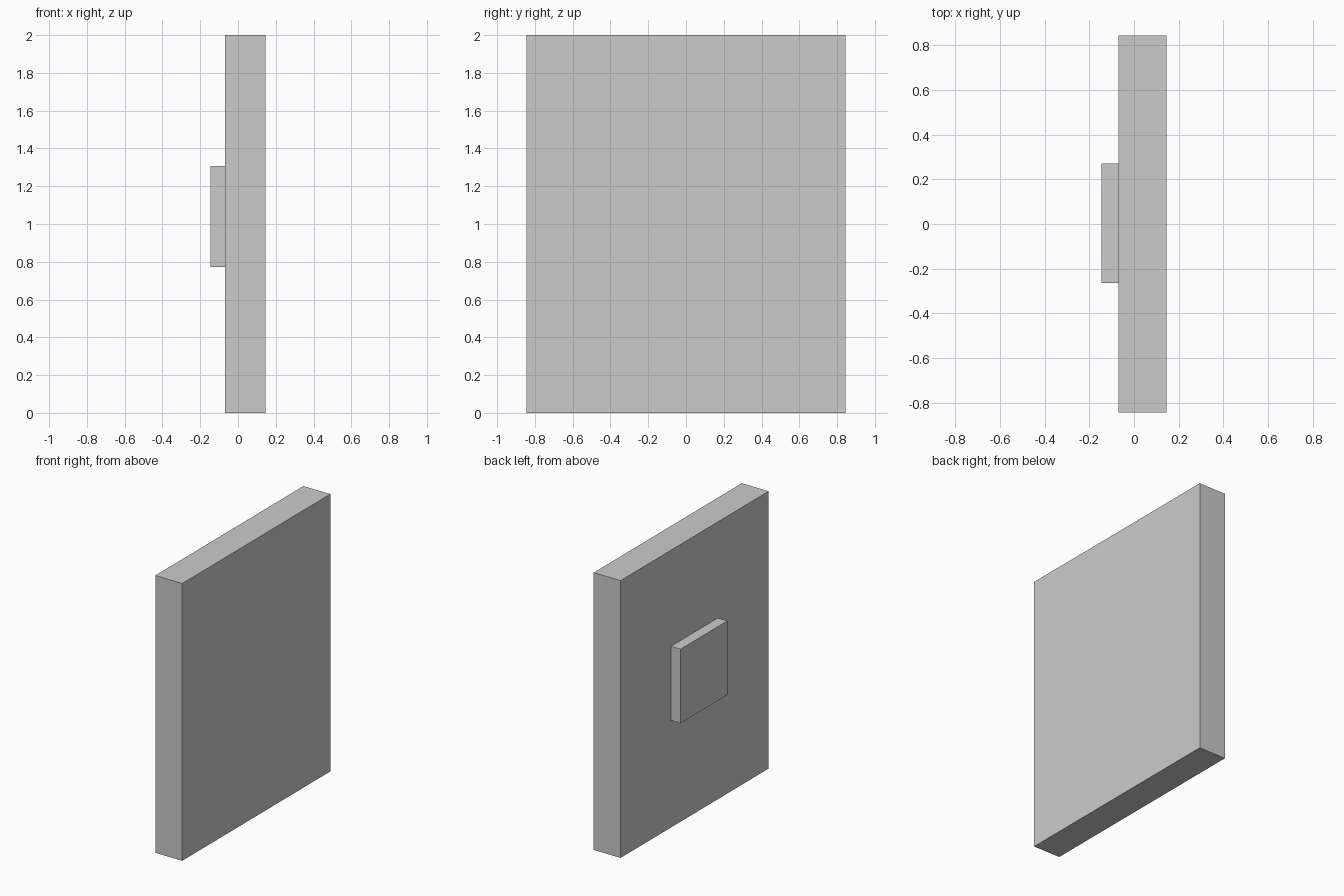
import bpy

if "Cube" in bpy.data.objects:
    bpy.data.objects.remove(bpy.data.objects["Cube"])


def box(name, lo, hi):
    """Axis-aligned box between two opposite corners."""
    centre = [(a + b) / 2 for a, b in zip(lo, hi)]
    size = [b - a for a, b in zip(lo, hi)]
    bpy.ops.mesh.primitive_cube_add(size=1, location=centre)
    ob = bpy.context.object
    ob.name = name
    ob.scale = size
    bpy.ops.object.transform_apply(location=False, rotation=False, scale=True)
    return ob


# Large upright slab
box("wall_panel", (-0.069, -0.844, 0), (0.146, 0.844, 2))

# Small raised square plate on the left face
box("raised_plate", (-0.146, -0.264, 0.773), (-0.069, 0.27, 1.307))
